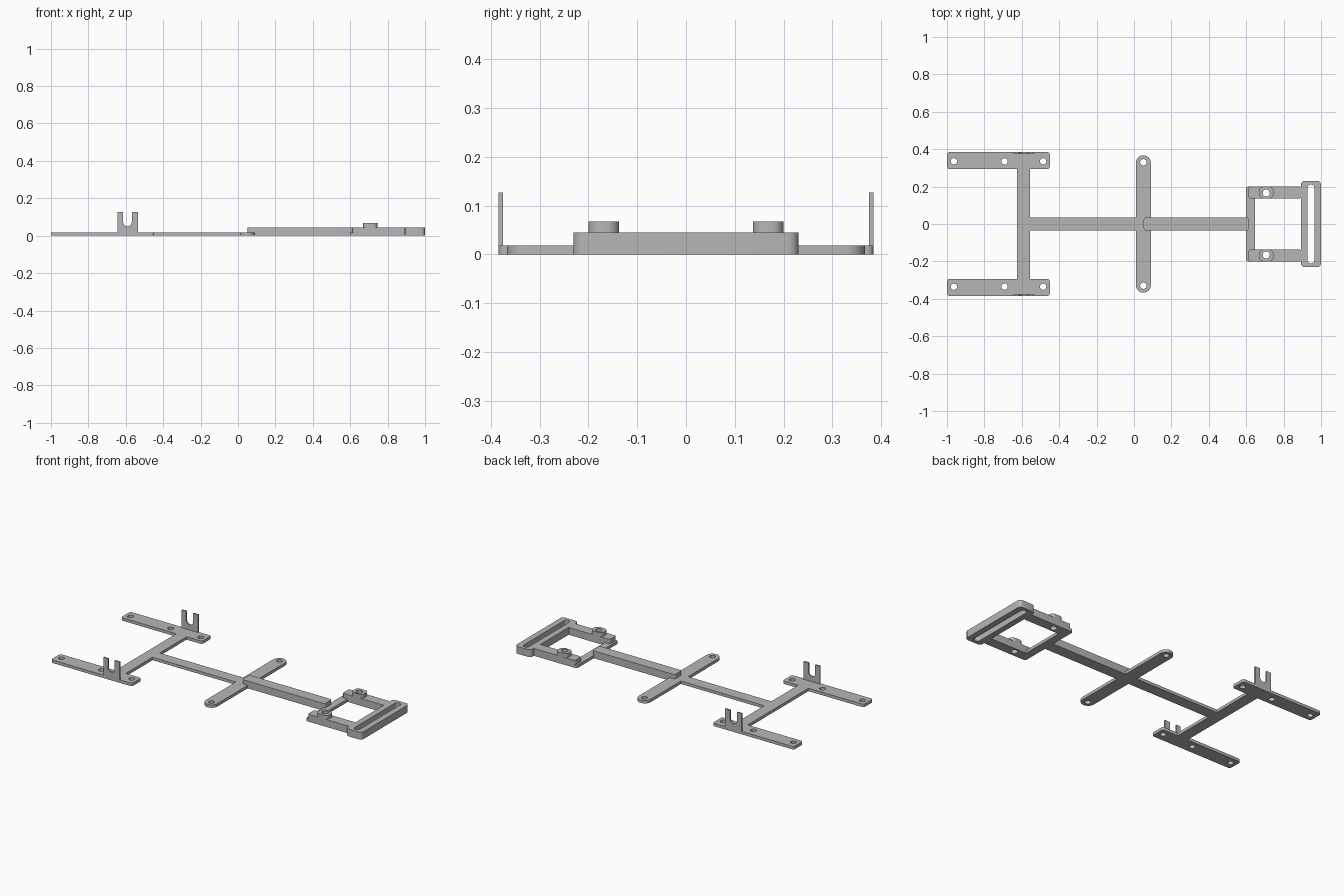
import bpy
from math import sin, cos, pi
from mathutils import Matrix

if "Cube" in bpy.data.objects:
    bpy.data.objects.remove(bpy.data.objects["Cube"])

grey = bpy.data.materials.new("plain grey")
grey.use_nodes = True
COLOUR = (0.47, 0.47, 0.47, 1)
grey.diffuse_color = COLOUR
grey.node_tree.nodes["Principled BSDF"].inputs["Base Color"].default_value = COLOUR

THIN, THICK, PAD = 0.018, 0.045, 0.068


def arc(cx, cy, r, start, end, steps=8):
    return [(cx + r * cos(start + (end - start) * i / steps),
             cy + r * sin(start + (end - start) * i / steps)) for i in range(steps + 1)]


def rounded(x0, x1, y0, y1, r=0.0):
    """Rectangle outline with rounded corners."""
    if r == 0:
        return [(x0, y0), (x1, y0), (x1, y1), (x0, y1)]
    centres = [(x1 - r, y1 - r), (x0 + r, y1 - r), (x0 + r, y0 + r), (x1 - r, y0 + r)]
    pts = []
    for i, (cx, cy) in enumerate(centres):
        pts += arc(cx, cy, r, i * pi / 2, (i + 1) * pi / 2)
    return pts


def hole(x, y, r=0.017):
    return arc(x, y, r, 0, 2 * pi, 24)[:-1]


def slab(name, loops, z0, z1, upright_y=None):
    """Extrude a filled outline with holes; optionally stand it up in XZ."""
    curve = bpy.data.curves.new(name, 'CURVE')
    curve.dimensions = '2D'
    curve.fill_mode = 'BOTH'
    curve.extrude = (z1 - z0) / 2
    for loop in loops:
        spline = curve.splines.new('POLY')
        spline.points.add(len(loop) - 1)
        for p, (x, y) in zip(spline.points, loop):
            p.co = (x, y, 0, 1)
        spline.use_cyclic_u = True
    temp = bpy.data.objects.new(name + "_outline", curve)
    bpy.context.collection.objects.link(temp)
    bpy.context.view_layer.update()
    mesh = bpy.data.meshes.new_from_object(
        temp.evaluated_get(bpy.context.evaluated_depsgraph_get()))
    bpy.data.objects.remove(temp)
    if upright_y is None:
        mesh.transform(Matrix.Translation((0, 0, (z0 + z1) / 2)))
    else:
        mesh.transform(Matrix.Translation((0, upright_y, 0)) @ Matrix.Rotation(pi / 2, 4, 'X'))
    mesh.materials.clear()
    mesh.materials.append(grey)
    obj = bpy.data.objects.new(name, mesh)
    bpy.context.collection.objects.link(obj)
    bpy.ops.object.select_all(action='DESELECT')
    obj.select_set(True)
    bpy.context.view_layer.objects.active = obj
    bpy.ops.object.shade_smooth_by_angle(angle=pi / 6)
    return obj


def span(side, a, b):
    return sorted((side * a, side * b))


# Thin spine and cross members
slab("rear_crossbar", [rounded(-0.625, -0.555, -0.295, 0.295)], 0, THIN)
slab("thin_spine", [rounded(-0.555, 0.01, -0.035, 0.035)], 0, THIN)
slab("middle_arm", [rounded(0.01, 0.09, -0.367, 0.367, 0.0399),
                    hole(0.05, 0.33), hole(0.05, -0.33)], 0, THIN)

# Thick spine with a rounded outer end
slab("thick_spine", [rounded(0.052, 0.613, -0.035, 0.035, 0.012)], 0, THICK)

# Clip outline: two prongs around a round-bottomed notch
clip = [(-0.645, 0), (-0.535, 0), (-0.535, 0.127), (-0.568, 0.127)]
clip += arc(-0.591, 0.073, 0.023, 0, -pi, 12)
clip += [(-0.614, 0.127), (-0.645, 0.127)]

for side, label in ((1, "back"), (-1, "front")):
    # Mounting strip with three screw holes
    y0, y1 = span(side, 0.294, 0.384)
    strip_holes = [hole(x, side * 0.335) for x in (-0.963, -0.692, -0.486)]
    slab(label + "_mounting_strip",
         [rounded(-1, -0.45, y0, y1, 0.013)] + strip_holes, 0, THIN)
    slab(label + "_clip", [clip], 0, 0.009, side * 0.3795)

    # Frame rail and the raised pad around its screw hole
    y0, y1 = span(side, 0.137, 0.2)
    screw = hole(0.707, side * 0.165, 0.019)
    slab(label + "_frame_rail", [rounded(0.613, 0.895, y0, y1, 0.01), screw], 0, THICK)
    slab(label + "_screw_pad", [rounded(0.668, 0.747, y0, y1, 0.025), screw], THICK, PAD)

# Low post joining the rails, and the slotted end bar
slab("frame_post", [rounded(0.6, 0.648, -0.2, 0.2, 0.01)], 0, THIN)
slab("slotted_end_bar", [rounded(0.892, 1, -0.231, 0.231, 0.022),
                         rounded(0.928, 0.964, -0.211, 0.211, 0.017)], 0, THICK)
